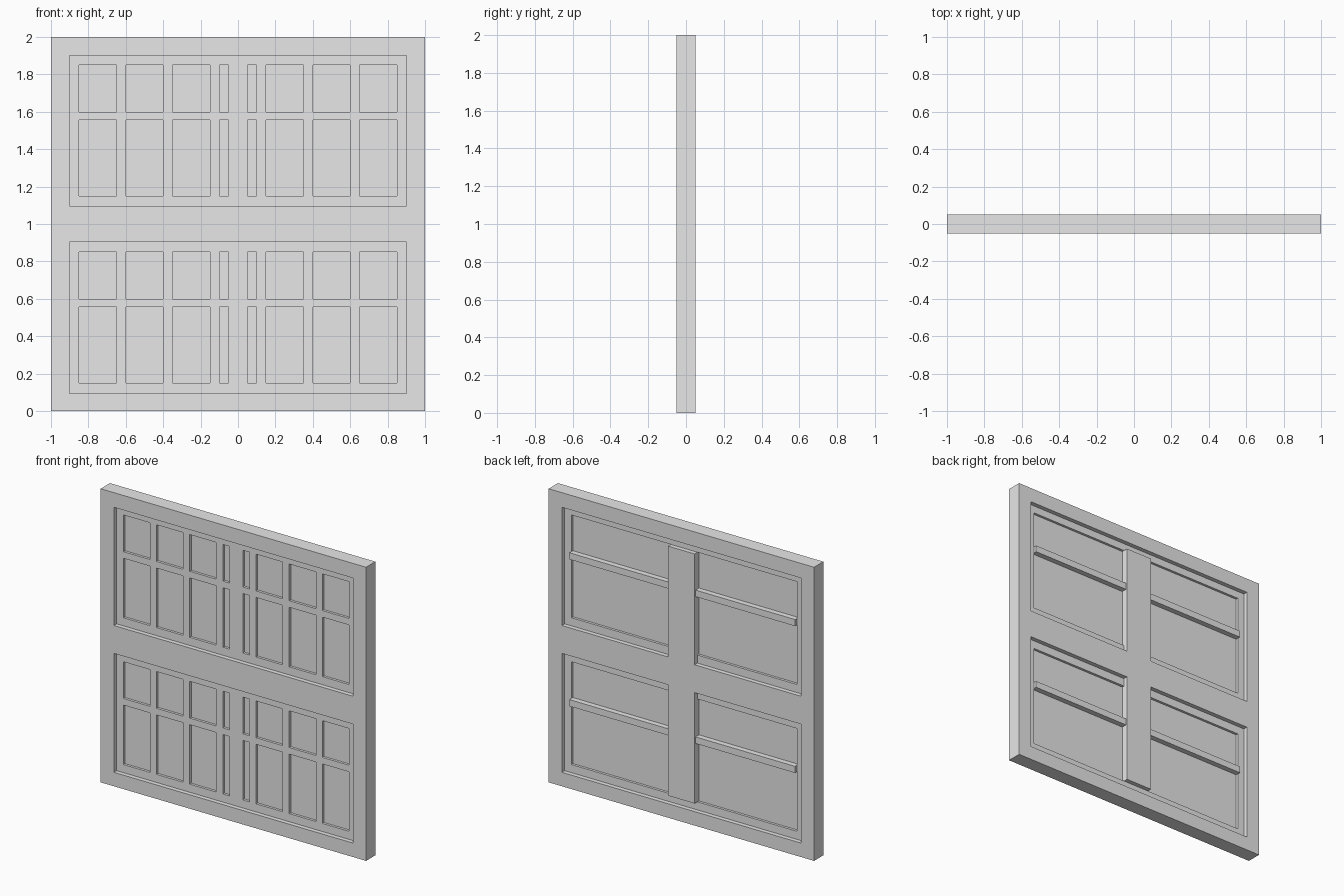
import bpy
import bmesh

if "Cube" in bpy.data.objects:
    bpy.data.objects.remove(bpy.data.objects["Cube"], do_unlink=True)

grey = bpy.data.materials.new("light_grey")
grey.use_nodes = True
colour = (0.8, 0.8, 0.8, 1)
grey.diffuse_color = colour
grey.node_tree.nodes["Principled BSDF"].inputs["Base Color"].default_value = colour


def finish(name, bm):
    bmesh.ops.recalc_face_normals(bm, faces=bm.faces)
    mesh = bpy.data.meshes.new(name)
    bm.to_mesh(mesh)
    bm.free()
    mesh.materials.append(grey)
    obj = bpy.data.objects.new(name, mesh)
    bpy.context.collection.objects.link(obj)
    return obj


def box(name, x, y, z):
    """Box from (low, high) ranges on each axis."""
    bm = bmesh.new()
    bmesh.ops.create_cube(bm, size=1)
    for v in bm.verts:
        v.co = [r[0] if c < 0 else r[1] for c, r in zip(v.co, (x, y, z))]
    return finish(name, bm)


def ring(name, outer, inner, y):
    """Rectangular frame; outer and inner are (half width, bottom, top)."""
    bm = bmesh.new()
    loops = []
    for depth in y:
        for w, low, high in (outer, inner):
            corners = ((-w, low), (w, low), (w, high), (-w, high))
            loops.append([bm.verts.new((cx, depth, cz)) for cx, cz in corners])
    fo, fi, bo, bi = loops
    for a, b in ((fo, fi), (fi, bi), (bi, bo), (bo, fo)):
        for i in range(4):
            j = (i + 1) % 4
            bm.faces.new((a[i], a[j], b[j], b[i]))
    return finish(name, bm)


# Outer surround: one slab with two openings, built from stiles and rails
bm = bmesh.new()
xs, zs = (-1, -0.9, 0.9, 1), (0, 0.095, 0.905, 1.095, 1.9, 2)
grid = [[bm.verts.new((x, -0.05, z)) for z in zs] for x in xs]
for i in range(len(xs) - 1):
    for j in range(len(zs) - 1):
        if i != 1 or j not in (1, 3):
            bm.faces.new((grid[i][j], grid[i + 1][j],
                          grid[i + 1][j + 1], grid[i][j + 1]))
front = bm.faces[:]
made = bmesh.ops.extrude_face_region(bm, geom=front, use_keep_orig=True)
for v in made["geom"]:
    if isinstance(v, bmesh.types.BMVert):
        v.co.y = 0.05
bmesh.ops.dissolve_limit(bm, angle_limit=0.01, verts=bm.verts, edges=bm.edges)
finish("surround", bm)

# Two identical window units
for unit, base in (("lower", 0), ("upper", 1)):
    low, high = base + 0.15, base + 0.85
    ring(unit + "_sash_frame", (0.9, base + 0.09, base + 0.91),
         (0.85, low, high), (-0.02, 0.02))

    # Panes meet behind the glazing bars
    for i in range(7):
        left = -0.875 + 0.25 * i
        box(f"{unit}_pane_{i + 1}", (left, left + 0.25), (-0.003, 0.003),
            (low - 0.02, high + 0.02))

    # Upright glazing bars on the front
    for i in range(6):
        left = -0.65 + 0.25 * i
        box(f"{unit}_glazing_bar_{i + 1}", (left, left + 0.05), (-0.02, 0),
            (low, high))

    # Cross bar through both sides, and the front centre mullion
    box(unit + "_cross_bar", (-0.85, 0.85), (-0.02, 0.04),
        (base + 0.555, base + 0.6))
    box(unit + "_front_mullion", (-0.05, 0.05), (-0.02, 0), (low, high))

# Wide centre posts on the back, flush with the surround
box("lower_back_post", (-0.1, 0.1), (0, 0.05), (0.15, 0.905))
box("upper_back_post", (-0.1, 0.1), (0, 0.05), (1.095, 1.85))
